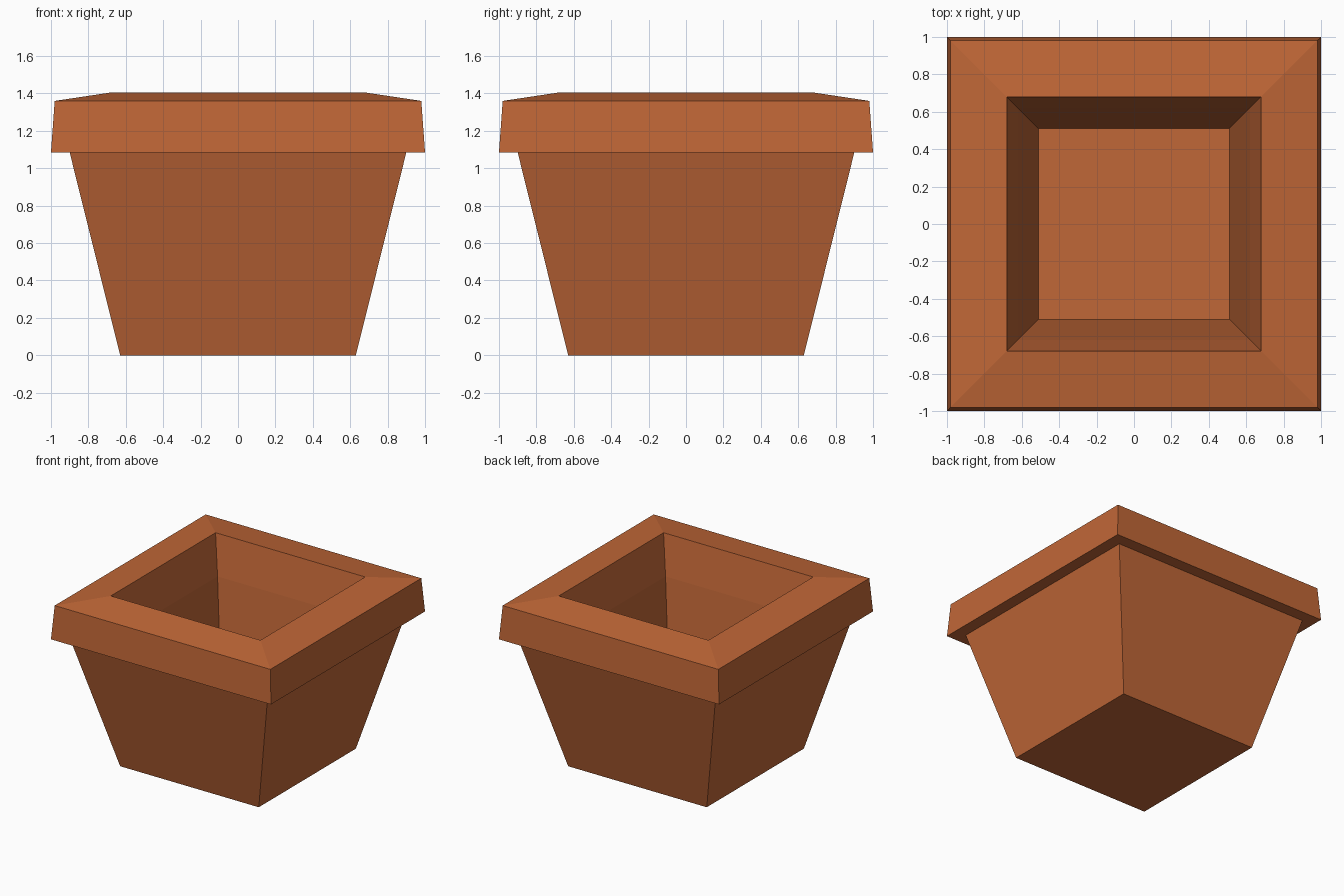
import bpy
import bmesh

cube = bpy.data.objects.get("Cube")
if cube:
    bpy.data.objects.remove(cube, do_unlink=True)

# Single terracotta colour
clay = bpy.data.materials.new("terracotta")
clay.use_nodes = True
colour = (0.53, 0.135, 0.038, 1)
clay.diffuse_color = colour
bsdf = clay.node_tree.nodes["Principled BSDF"]
bsdf.inputs["Base Color"].default_value = colour
bsdf.inputs["Roughness"].default_value = 0.9


def square_shell(name, profile, cap_ends=False):
    """Sweep a (half width, height) profile around a square."""
    bm = bmesh.new()
    corners = [(-1, -1), (1, -1), (1, 1), (-1, 1)]
    rings = [[bm.verts.new((cx * w, cy * w, z)) for cx, cy in corners]
             for w, z in profile]
    for low, high in zip(rings, rings[1:]):
        for i in range(4):
            j = (i + 1) % 4
            bm.faces.new((low[i], low[j], high[j], high[i]))
    if cap_ends:
        bm.faces.new(rings[0][::-1])
        bm.faces.new(rings[-1])
    mesh = bpy.data.meshes.new(name)
    bm.to_mesh(mesh)
    bm.free()
    mesh.materials.append(clay)
    obj = bpy.data.objects.new(name, mesh)
    bpy.context.collection.objects.link(obj)
    return obj


base, outer, inner, floor = 0.63, 0.9, 0.62, 0.51
rim_z, floor_z = 1.085, 0.2

# Tapered body: outside wall, ledge under the rim, inside wall and floor
square_shell("pot_body", [(base, 0), (outer, rim_z), (inner, rim_z),
                          (floor, floor_z)], cap_ends=True)

# Overhanging rim: underside, outside, sloped top and inside
square_shell("pot_rim", [(outer, rim_z), (1, rim_z), (0.98, 1.36),
                         (0.68, 1.405), (inner, rim_z)])
